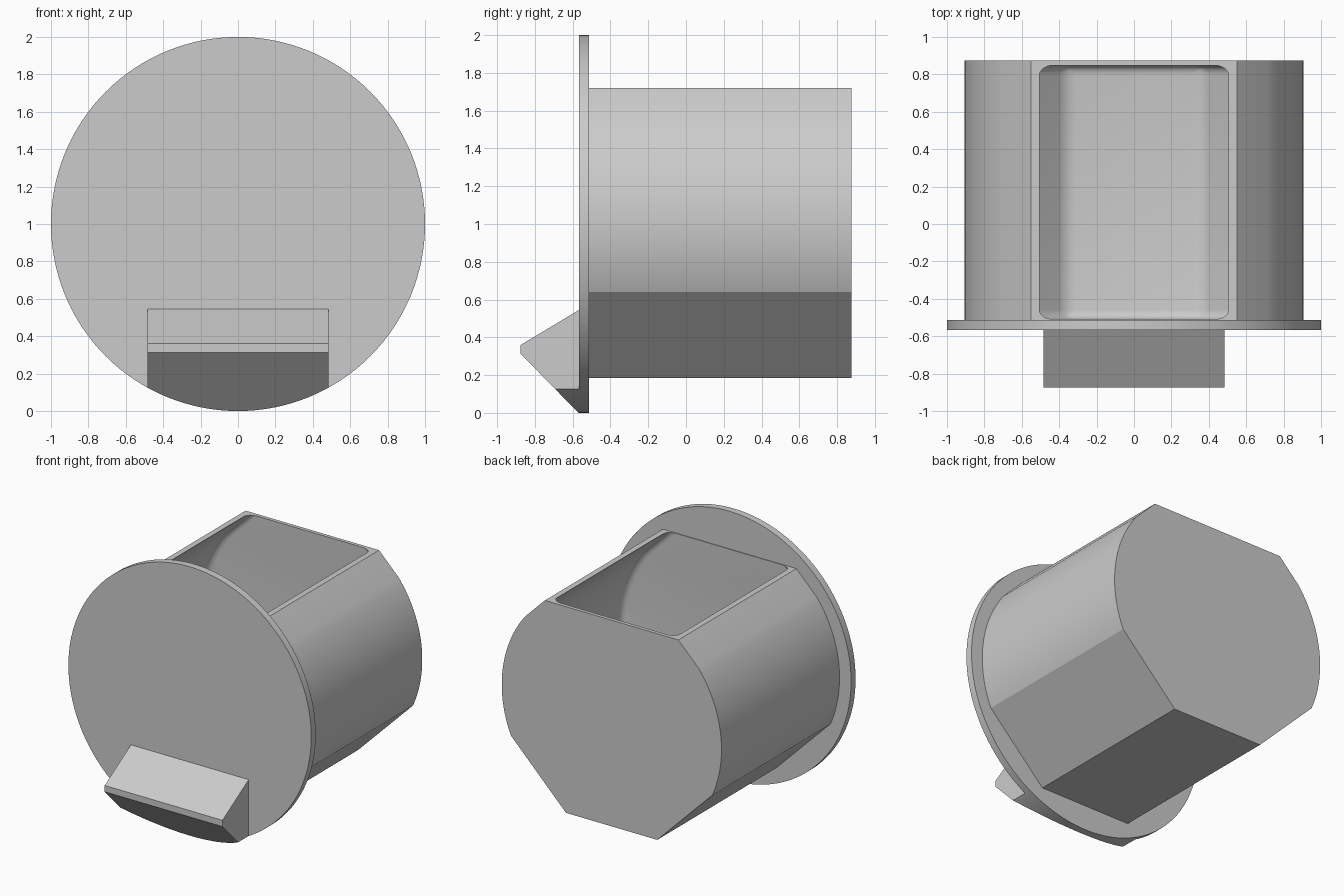
import bpy, bmesh, math
from mathutils import Matrix

cube = bpy.data.objects.get("Cube")
if cube:
    bpy.data.objects.remove(cube, do_unlink=True)

grey = bpy.data.materials.new("plain grey")
grey.use_nodes = True
grey.diffuse_color = (0.6, 0.6, 0.6, 1)
grey.node_tree.nodes["Principled BSDF"].inputs["Base Color"].default_value = (0.6, 0.6, 0.6, 1)

FRONT, BACK = -0.875, 0.875
PLATE_FRONT, PLATE_BACK = -0.567, -0.514
ROOT2 = math.sqrt(2)


def finish(name, bm):
    bmesh.ops.recalc_face_normals(bm, faces=bm.faces)
    mesh = bpy.data.meshes.new(name)
    bm.to_mesh(mesh)
    bm.free()
    mesh.materials.append(grey)
    obj = bpy.data.objects.new(name, mesh)
    bpy.context.collection.objects.link(obj)
    return obj


def prism(name, points, offset):
    """Extrude a closed outline of 3D points along an offset."""
    bm = bmesh.new()
    face = bm.faces.new([bm.verts.new(p) for p in points])
    result = bmesh.ops.extrude_face_region(bm, geom=[face], use_keep_orig=True)
    moved = [v for v in result["geom"] if isinstance(v, bmesh.types.BMVert)]
    bmesh.ops.translate(bm, verts=moved, vec=offset)
    return finish(name, bm)


def disc(name, y0, y1):
    bm = bmesh.new()
    place = Matrix.Translation((0, (y0 + y1) / 2, 1)) @ Matrix.Rotation(math.pi / 2, 4, 'X')
    bmesh.ops.create_cone(bm, cap_ends=True, segments=128, radius1=1, radius2=1,
                          depth=y1 - y0, matrix=place)
    return finish(name, bm)


def activate(obj):
    bpy.ops.object.select_all(action='DESELECT')
    obj.select_set(True)
    bpy.context.view_layer.objects.active = obj


def cut(obj, cutter, operation):
    mod = obj.modifiers.new("cut", 'BOOLEAN')
    mod.object, mod.operation, mod.solver = cutter, operation, 'EXACT'
    activate(obj)
    bpy.ops.object.modifier_apply(modifier=mod.name)
    bpy.data.objects.remove(cutter, do_unlink=True)


def smooth(obj):
    activate(obj)
    bpy.ops.object.shade_smooth_by_angle(angle=math.radians(20))


def bin_outline(y, inset, top):
    """Round section with a flat base, flat top and 45 degree chamfers."""
    radius, low, high = 0.905 - inset, 0.842 - inset, 0.898 - inset
    base = -0.815 + inset
    start = -math.pi / 4 + math.acos(low / radius)
    end = math.pi / 4 - math.acos(high / radius)
    side = [(low * ROOT2 + base, base)]
    for i in range(25):
        a = start + (end - start) * i / 24
        side.append((radius * math.cos(a), radius * math.sin(a)))
    side.append((high * ROOT2 - top, top))
    ring = side + [(-x, z) for x, z in reversed(side)]
    return [(x, y, z + 1) for x, z in ring]


# Round front plate
plate = disc("front_plate", PLATE_FRONT, PLATE_BACK)
smooth(plate)

# Hollow bin, open at the top, with rounded inner ends
body = prism("bin_body", bin_outline(-0.54, 0, 0.72), (0, BACK + 0.54, 0))
cavity = prism("bin_cavity", bin_outline(-0.509, 0.031, 0.82), (0, 1.357, 0))
cavity.hide_render = True
bevel = cavity.modifiers.new("round", 'BEVEL')
bevel.width, bevel.segments = 0.05, 6
bevel.limit_method, bevel.angle_limit = 'ANGLE', math.radians(35)
bevel.use_clamp_overlap = False
activate(cavity)
bpy.ops.object.modifier_apply(modifier=bevel.name)
cut(body, cavity, 'DIFFERENCE')
smooth(body)

# Wedge handle, trimmed to the round edge of the plate
section = [(-0.55, 0.555), (FRONT, 0.36), (FRONT, 0.313), (-0.55, -0.02)]
handle = prism("wedge_handle", [(-0.485, y, z) for y, z in section], (0.97, 0, 0))
trim = disc("handle_trim", -1, 0)
trim.hide_render = True
cut(handle, trim, 'INTERSECT')
smooth(handle)
